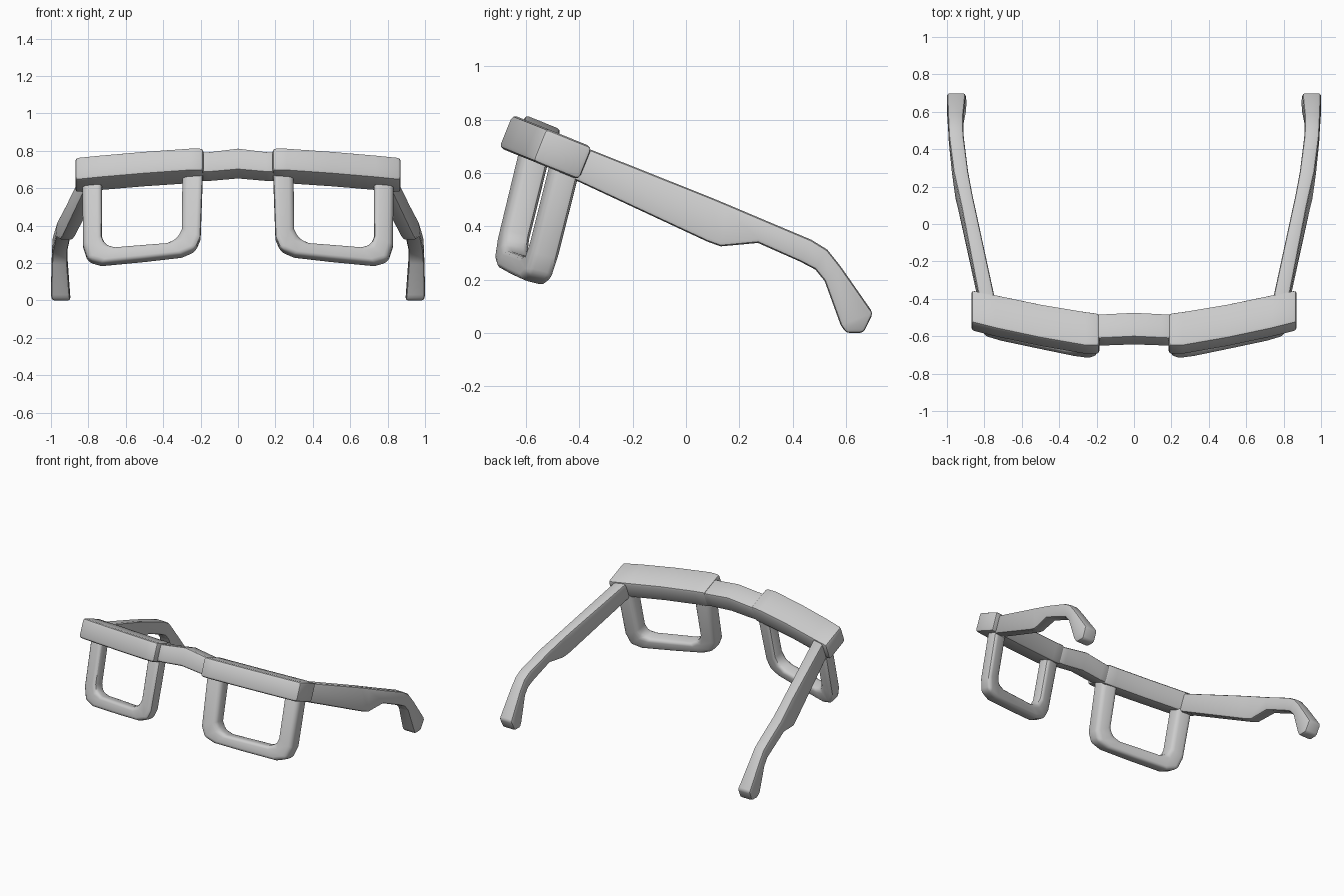
import bpy, bmesh, math
from mathutils import Vector

cube = bpy.data.objects.get("Cube")
if cube:
    bpy.data.objects.remove(cube, do_unlink=True)

grey = bpy.data.materials.new("matte_grey")
grey.use_nodes = True
grey.diffuse_color = (0.6, 0.6, 0.6, 1)
grey.node_tree.nodes["Principled BSDF"].inputs["Base Color"].default_value = (0.6, 0.6, 0.6, 1)


def loft(name, sections, bevel, segments, mirror=True):
    """Skin four-cornered sections, round the edges and mirror across x."""
    bm = bmesh.new()
    rings = [[bm.verts.new(p) for p in s] for s in sections]
    for a, b in zip(rings, rings[1:]):
        for i in range(4):
            j = (i + 1) % 4
            bm.faces.new((a[i], a[j], b[j], b[i]))
    bm.faces.new(rings[0])
    bm.faces.new(rings[-1])
    bmesh.ops.recalc_face_normals(bm, faces=bm.faces)
    mesh = bpy.data.meshes.new(name)
    bm.to_mesh(mesh)
    bm.free()
    mesh.materials.append(grey)
    ob = bpy.data.objects.new(name, mesh)
    bpy.context.collection.objects.link(ob)
    mod = ob.modifiers.new("round_edges", 'BEVEL')
    mod.width, mod.segments = bevel, segments
    mod.limit_method, mod.angle_limit = 'ANGLE', math.radians(40)
    if mirror:
        mod = ob.modifiers.new("other_side", 'MIRROR')
        mod.use_mirror_merge = False
    bpy.ops.object.select_all(action='DESELECT')
    ob.select_set(True)
    bpy.context.view_layer.objects.active = ob
    bpy.ops.object.convert(target='MESH')
    bpy.ops.object.shade_smooth_by_angle(angle=math.radians(35))
    return ob


# Tilted frame: d runs backward, u runs upward
TILT = math.radians(22)


def tilted(x, d, u):
    c, s = math.cos(TILT), math.sin(TILT)
    return Vector((x, -0.70 + c * d + s * u, 0.695 - s * d + c * u))


def bar_section(x, front, back, low, high):
    return [tilted(x, front, low), tilted(x, back, low),
            tilted(x, back, high), tilted(x, front, high)]


# Brow bars: x, front depth, back depth
brow = [(0.185, 0, 0.19), (0.26, 0, 0.2), (0.5, 0.045, 0.243),
        (0.74, 0.1, 0.297), (0.87, 0.135, 0.325)]
loft("brow_bars", [bar_section(x, f, b, 0, 0.133) for x, f, b in brow], 0.018, 2)

# Arched bridge between the brow bars
bridge = [(-0.21, 0.008, 0.124), (-0.15, 0.01, 0.13), (0, 0.024, 0.15),
          (0.15, 0.01, 0.13), (0.21, 0.008, 0.124)]
loft("bridge", [bar_section(x, 0.045, 0.188, lo, hi) for x, lo, hi in bridge],
     0.015, 2, mirror=False)

# Lens rims: outer x, outer z, inner x, inner z along the U shape
rim = [(0.187, 0.69, 0.297, 0.69), (0.2, 0.33, 0.3, 0.375),
       (0.228, 0.265, 0.325, 0.325), (0.3, 0.235, 0.38, 0.3),
       (0.5, 0.212, 0.51, 0.29), (0.73, 0.19, 0.655, 0.278),
       (0.802, 0.21, 0.71, 0.29), (0.828, 0.29, 0.728, 0.335),
       (0.833, 0.67, 0.728, 0.67)]


def rim_section(xo, zo, xi, zi):
    def on_plane(x, z):
        return Vector((x, -0.57 + 0.235 * (x - 0.25) + 0.25 * (z - 0.66), z))
    depth = Vector((0, 0.05, -0.0125))
    o, i = on_plane(xo, zo), on_plane(xi, zi)
    return [o - depth, o + depth, i + depth, i - depth]


loft("lens_rims", [rim_section(*r) for r in rim], 0.026, 3)

# Temple arms: top y, top z, bottom y, bottom z, centre x, width, outward lean
arm = [(-0.4, 0.705, -0.44, 0.585, 0.785, 0.085, 0),
       (0.09, 0.51, 0.08, 0.343, 0.885, 0.075, 0.02),
       (0.15, 0.485, 0.13, 0.325, 0.898, 0.075, 0.02),
       (0.28, 0.43, 0.27, 0.338, 0.925, 0.08, 0.01),
       (0.47, 0.35, 0.43, 0.267, 0.95, 0.08, 0),
       (0.53, 0.313, 0.485, 0.238, 0.953, 0.08, 0),
       (0.58, 0.25, 0.52, 0.195, 0.954, 0.083, 0),
       (0.702, 0.075, 0.58, 0.03, 0.95, 0.1, 0),
       (0.665, 0, 0.6, 0, 0.945, 0.1, 0)]


def arm_section(yt, zt, yb, zb, x, w, lean):
    h = w / 2
    return [(x - h, yt, zt), (x + h, yt, zt),
            (x + h + lean, yb, zb), (x - h + lean, yb, zb)]


loft("temple_arms", [arm_section(*a) for a in arm], 0.015, 2)
